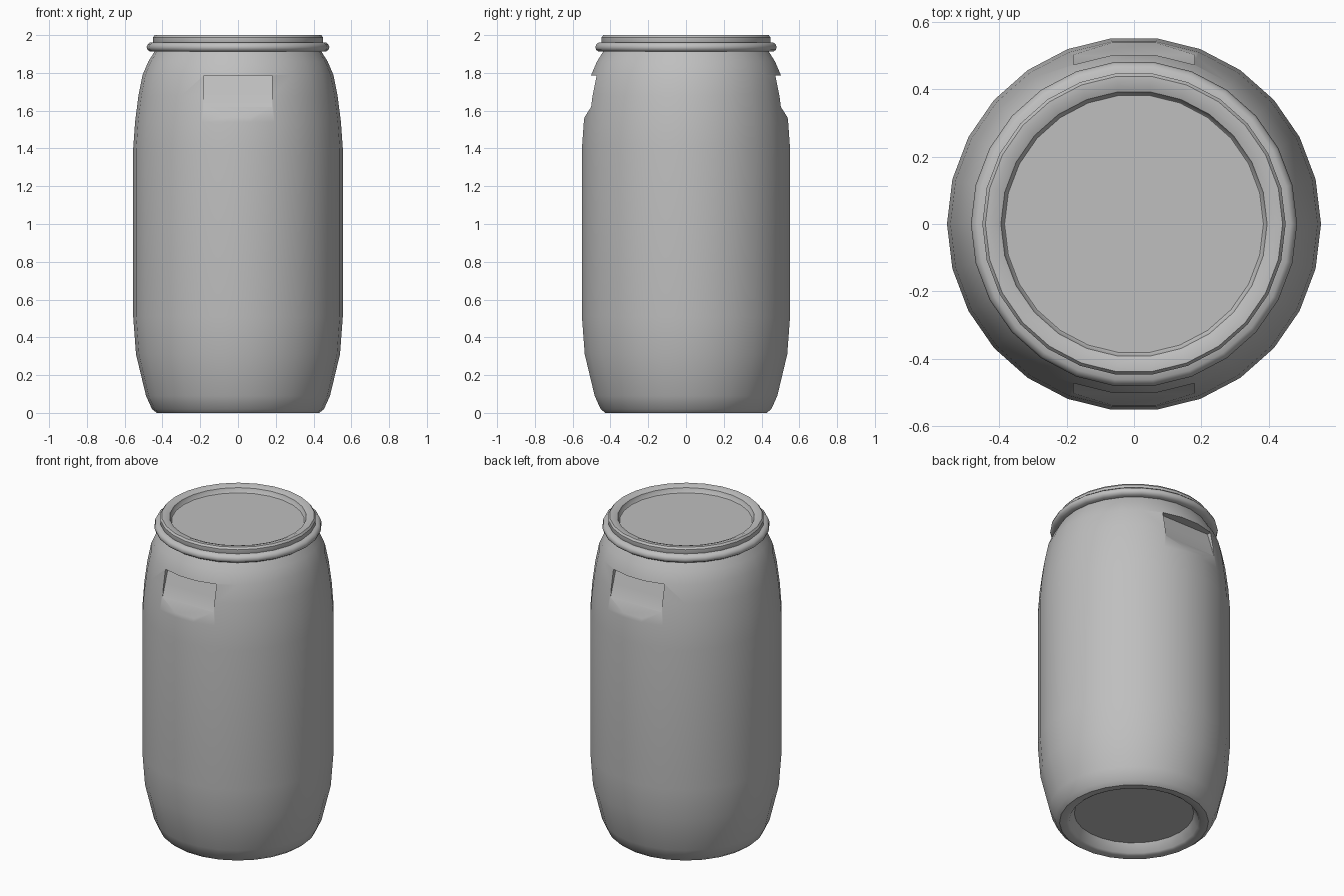
import bpy, bmesh, math

if "Cube" in bpy.data.objects:
    bpy.data.objects.remove(bpy.data.objects["Cube"])

SIDES = 26

grey = bpy.data.materials.new("plain_grey_plastic")
grey.diffuse_color = (0.52, 0.52, 0.52, 1)
grey.use_nodes = True
grey.node_tree.nodes["Principled BSDF"].inputs["Base Color"].default_value = grey.diffuse_color


def add_mesh(name, bm):
    bmesh.ops.recalc_face_normals(bm, faces=bm.faces)
    me = bpy.data.meshes.new(name)
    bm.to_mesh(me)
    bm.free()
    me.materials.append(grey)
    ob = bpy.data.objects.new(name, me)
    bpy.context.collection.objects.link(ob)
    return ob


def lathe(name, profile, closed_loop=False):
    """Spin (radius, height) points; cap the ends unless the profile is a loop."""
    bm = bmesh.new()
    rings = []
    for r, z in profile:
        rings.append([bm.verts.new((r * math.cos(a), r * math.sin(a), z))
                      for a in (2 * math.pi * i / SIDES for i in range(SIDES))])
    pairs = list(zip(rings, rings[1:]))
    if closed_loop:
        pairs.append((rings[-1], rings[0]))
    for lo, hi in pairs:
        for i in range(SIDES):
            j = (i + 1) % SIDES
            bm.faces.new((lo[i], lo[j], hi[j], hi[i]))
    if not closed_loop:
        bm.faces.new(rings[0])
        bm.faces.new(rings[-1])
    return add_mesh(name, bm)


def activate(ob):
    bpy.ops.object.select_all(action='DESELECT')
    ob.select_set(True)
    bpy.context.view_layer.objects.active = ob


def smooth(ob, degrees=32):
    activate(ob)
    bpy.ops.object.shade_smooth_by_angle(angle=math.radians(degrees))


# barrel body with a hollowed underside
body = lathe("barrel_body", [
    (0.345, 0.06), (0.375, 0.008), (0.39, 0), (0.43, 0), (0.455, 0.02),
    (0.487, 0.09), (0.54, 0.31), (0.555, 0.51), (0.555, 1.40), (0.545, 1.54),
    (0.527, 1.68), (0.505, 1.79), (0.475, 1.86), (0.44, 1.915), (0.44, 1.95)])

# hand grip recesses, front and back
for side in (-1, 1):
    bm = bmesh.new()
    profile = [(0.70, 1.787), (0.445, 1.787), (0.475, 1.70), (0.502, 1.62),
               (0.56, 1.53), (0.70, 1.53)]
    ends = []
    for x in (-1, 1):
        ends.append([bm.verts.new((x * 0.18, side * y, z)) for y, z in profile])
        bm.faces.new(ends[-1])
    for i in range(len(profile)):
        j = (i + 1) % len(profile)
        bm.faces.new((ends[0][i], ends[0][j], ends[1][j], ends[1][i]))
    cutter = add_mesh("grip_cutter", bm)
    cutter.hide_render = True
    mod = body.modifiers.new("grip", 'BOOLEAN')
    mod.operation = 'DIFFERENCE'
    mod.solver = 'EXACT'
    mod.object = cutter
    activate(body)
    bpy.ops.object.modifier_apply(modifier=mod.name)
    bpy.data.objects.remove(cutter)
smooth(body)

# rounded clamp ring around the lid
ring = lathe("clamp_ring", [
    (0.43, 1.912), (0.465, 1.912), (0.479, 1.922), (0.484, 1.936),
    (0.479, 1.950), (0.465, 1.962), (0.43, 1.962)], closed_loop=True)
smooth(ring, 45)

# lid with raised rim and sunken panel
lid = lathe("lid", [
    (0.435, 1.93), (0.45, 1.955), (0.45, 1.988), (0.441, 2.0), (0.42, 2.0),
    (0.395, 1.99), (0.387, 1.965), (0.384, 1.962)])
smooth(lid)
